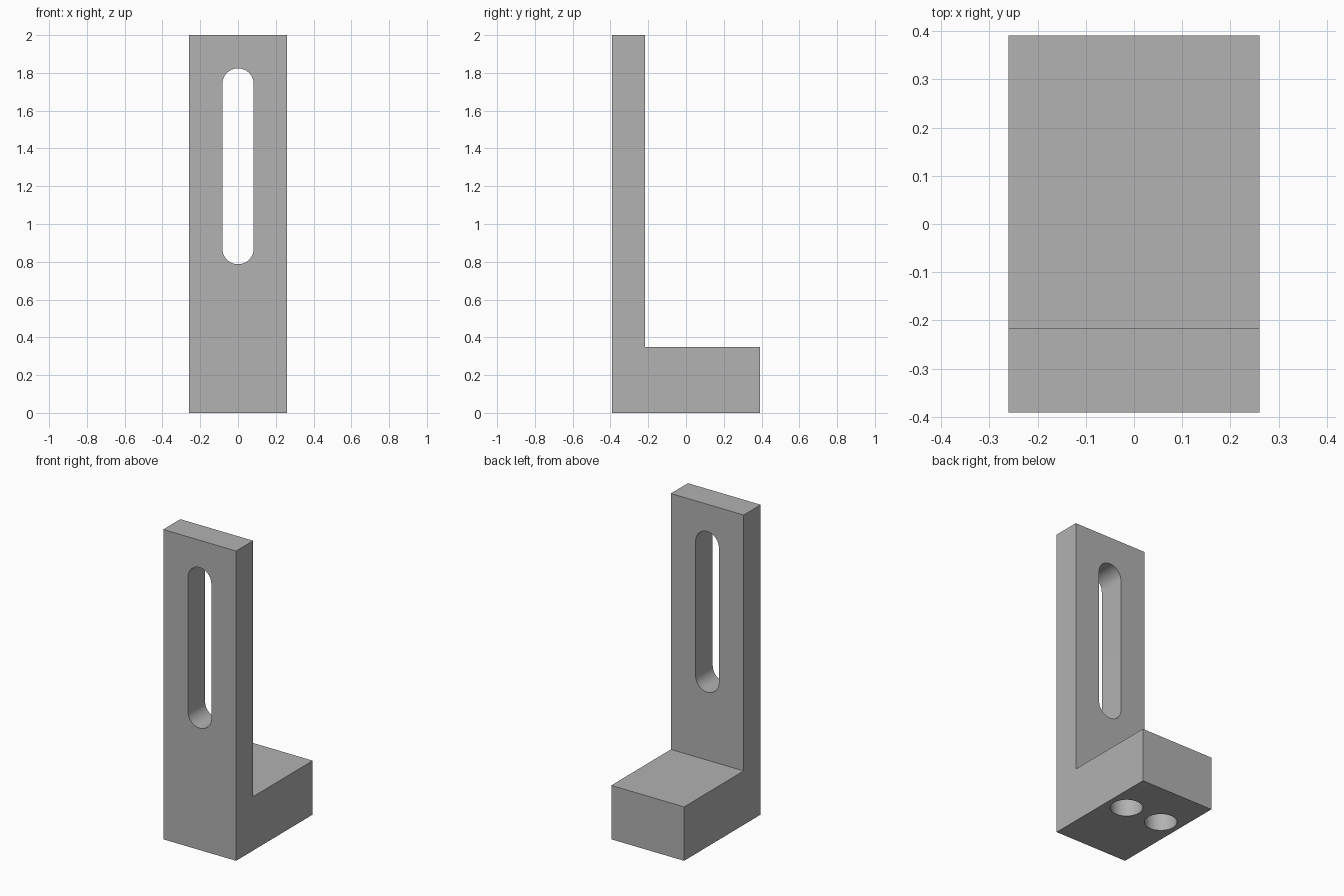
import bpy
import bmesh
from math import pi, cos, sin, radians
from mathutils import Vector

cube = bpy.data.objects.get("Cube")
if cube:
    bpy.data.objects.remove(cube, do_unlink=True)

# Overall sizes
HALF_W, HALF_D, HEIGHT = 0.26, 0.391, 2.0
PLATE_BACK, BASE_TOP = -0.217, 0.348
SLOT_R, SLOT_LOW, SLOT_HIGH = 0.083, 0.87, 1.741
HOLE_R, HOLE_X, HOLE_DEPTH = 0.095, 0.13, 0.2
HOLE_Y = (PLATE_BACK + HALF_D) / 2

grey = bpy.data.materials.new("plain grey")
grey.use_nodes = True
colour = (0.445, 0.445, 0.445, 1)
grey.diffuse_color = colour
grey.node_tree.nodes["Principled BSDF"].inputs["Base Color"].default_value = colour


def prism(name, profile, offset):
    """Extrude a closed profile along an offset."""
    bm = bmesh.new()
    face = bm.faces.new([bm.verts.new(p) for p in profile])
    result = bmesh.ops.extrude_face_region(bm, geom=[face], use_keep_orig=True)
    moved = [v for v in result["geom"] if isinstance(v, bmesh.types.BMVert)]
    bmesh.ops.translate(bm, vec=Vector(offset), verts=moved)
    bmesh.ops.recalc_face_normals(bm, faces=bm.faces)
    mesh = bpy.data.meshes.new(name)
    bm.to_mesh(mesh)
    bm.free()
    mesh.materials.append(grey)
    obj = bpy.data.objects.new(name, mesh)
    bpy.context.collection.objects.link(obj)
    return obj


def arc(radius, start, end, steps):
    return [(radius * cos(start + (end - start) * i / steps),
             radius * sin(start + (end - start) * i / steps)) for i in range(steps + 1)]


# L-shaped bracket: upright plate at the front, thick foot behind
outline = [(-HALF_D, 0), (HALF_D, 0), (HALF_D, BASE_TOP),
           (PLATE_BACK, BASE_TOP), (PLATE_BACK, HEIGHT), (-HALF_D, HEIGHT)]
bracket = prism("bracket", [(-HALF_W, y, z) for y, z in outline], (2 * HALF_W, 0, 0))

# Long rounded slot through the plate
slot = [(x, -0.5, z + SLOT_HIGH) for x, z in arc(SLOT_R, 0, pi, 24)]
slot += [(x, -0.5, z + SLOT_LOW) for x, z in arc(SLOT_R, pi, 2 * pi, 24)]
cutters = [prism("slot_cutter", slot, (0, 0.4, 0))]

# Pair of blind round holes in the underside of the foot
for side, label in ((1, "left"), (-1, "right")):
    ring = [(x + side * HOLE_X, y + HOLE_Y, -0.1)
            for x, y in arc(HOLE_R, 0, 2 * pi, 48)[:-1]]
    cutters.append(prism(label + "_hole_cutter", ring, (0, 0, HOLE_DEPTH + 0.1)))

# Cut the openings and discard the cutters
bpy.ops.object.select_all(action='DESELECT')
bpy.context.view_layer.objects.active = bracket
bracket.select_set(True)
for cutter in cutters:
    cutter.hide_render = True
    cut = bracket.modifiers.new(cutter.name, 'BOOLEAN')
    cut.operation = 'DIFFERENCE'
    cut.solver = 'EXACT'
    cut.object = cutter
    bpy.ops.object.modifier_apply(modifier=cut.name)
    bpy.data.objects.remove(cutter, do_unlink=True)

bpy.ops.object.shade_smooth_by_angle(angle=radians(30))
